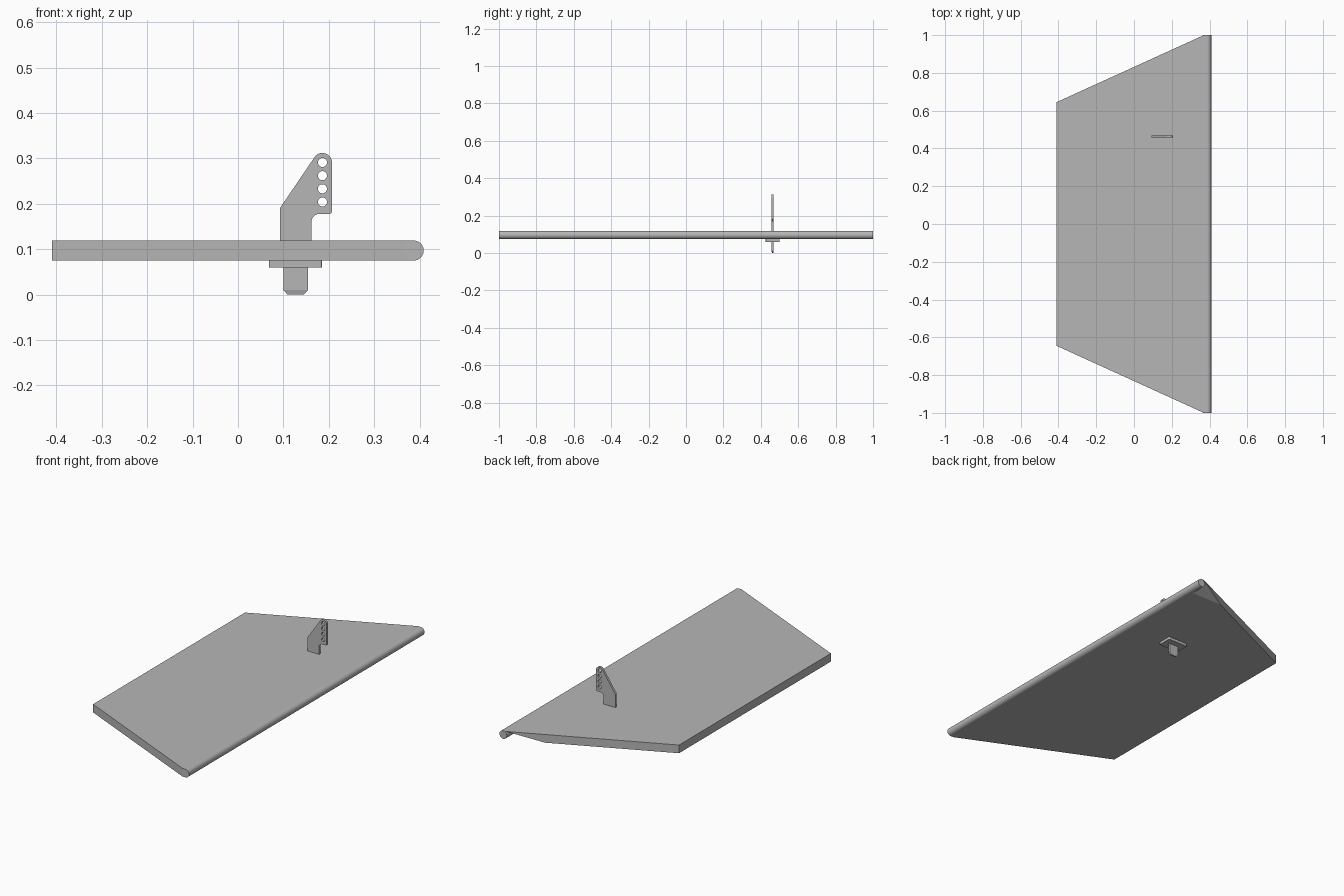
import bpy
import bmesh
from math import sin, cos, pi, radians
from mathutils import Vector

if "Cube" in bpy.data.objects:
    bpy.data.objects.remove(bpy.data.objects["Cube"], do_unlink=True)

grey = bpy.data.materials.new("light_grey")
grey.use_nodes = True
grey.diffuse_color = (0.47, 0.47, 0.47, 1)
grey.node_tree.nodes["Principled BSDF"].inputs["Base Color"].default_value = grey.diffuse_color

BOTTOM, TOP = 0.075, 0.119
ROD_X, ROD_R = 0.387, 0.022
HORN_Y = 0.463


def add_object(name, data):
    obj = bpy.data.objects.new(name, data)
    bpy.context.collection.objects.link(obj)
    data.materials.append(grey)
    return obj


def finish(name, bm):
    bmesh.ops.recalc_face_normals(bm, faces=bm.faces)
    mesh = bpy.data.meshes.new(name)
    bm.to_mesh(mesh)
    bm.free()
    return add_object(name, mesh)


def prism(outline, z0, z1):
    """Extrude a plan outline between two heights."""
    bm = bmesh.new()
    face = bm.faces.new([bm.verts.new((x, y, z0)) for x, y in outline])
    grown = bmesh.ops.extrude_face_region(bm, geom=[face])["geom"]
    verts = [v for v in grown if isinstance(v, bmesh.types.BMVert)]
    bmesh.ops.translate(bm, verts=verts, vec=(0, 0, z1 - z0))
    return bm


def rectangle(x0, x1, half_y):
    return [(x0, HORN_Y - half_y), (x1, HORN_Y - half_y),
            (x1, HORN_Y + half_y), (x0, HORN_Y + half_y)]


def arc(cx, cz, r, start, end, steps=8):
    angles = [radians(start + (end - start) * i / steps) for i in range(steps + 1)]
    return [(cx + r * cos(a), cz + r * sin(a)) for a in angles]


# Tapered flap panel, with its rear hinge corner undercut by a sloping plane
bm = prism([(-0.41, -0.645), (0.37, -1), (ROD_X, -1),
            (ROD_X, 1), (0.37, 1), (-0.41, 0.645)], BOTTOM, TOP)
cut = bmesh.ops.bisect_plane(
    bm, geom=bm.verts[:] + bm.edges[:] + bm.faces[:], clear_outer=True,
    plane_co=(0, 0.92, BOTTOM), plane_no=Vector((0, TOP - BOTTOM, -0.08)).normalized())
open_edges = [e for e in bm.edges if e.is_boundary]
bmesh.ops.holes_fill(bm, edges=open_edges, sides=0)
finish("flap_panel", bm)

# Round hinge edge along the long side
bpy.ops.mesh.primitive_cylinder_add(vertices=40, radius=ROD_R, depth=2,
                                    location=(ROD_X, 0, (BOTTOM + TOP) / 2),
                                    rotation=(pi / 2, 0, 0))
rod = bpy.context.object
rod.name = "hinge_rod"
rod.data.materials.append(grey)
bpy.ops.object.shade_smooth_by_angle()

# Control horn: flat outline with four holes, given thickness
outline = [(0.092, 0.11), (0.162, 0.11)]
outline += arc(0.18, 0.16, 0.018, 180, 90)
outline += arc(0.202, 0.183, 0.005, -90, 0, 4)
outline += arc(0.186, 0.291, 0.021, 0, 148, 14)
outline += [(0.092, 0.19)]
loops = [outline] + [arc(0.186, z, 0.01, 0, 345, 23)
                     for z in (0.291, 0.262, 0.233, 0.204)]
curve = bpy.data.curves.new("horn_outline", "CURVE")
curve.dimensions = "2D"
curve.fill_mode = "BOTH"
curve.extrude = 0.006
for loop in loops:
    spline = curve.splines.new("POLY")
    spline.points.add(len(loop) - 1)
    for point, (x, z) in zip(spline.points, loop):
        point.co = (x, z, 0, 1)
    spline.use_cyclic_u = True
    spline.use_smooth = False
horn = add_object("control_horn", curve)
horn.rotation_euler.x = pi / 2
horn.location.y = HORN_Y
bpy.ops.object.select_all(action="DESELECT")
horn.select_set(True)
bpy.context.view_layer.objects.active = horn
bpy.ops.object.convert(target="MESH")

# Retaining plate under the panel, with small rounded corners
bm = prism(rectangle(0.068, 0.185, 0.038), 0.06, BOTTOM)
upright = [e for e in bm.edges if abs(e.verts[0].co.z - e.verts[1].co.z) > 0.01]
bmesh.ops.bevel(bm, geom=upright, offset=0.004, segments=3, profile=0.5, affect="EDGES")
finish("retaining_plate", bm)

# Tab below the plate, with a chamfered tip
bm = prism(rectangle(0.1, 0.154, 0.006), 0.01, 0.065)
tip = prism(rectangle(0.1, 0.154, 0.006), 0, 0.01)
for v in tip.verts:
    if v.co.z < 0.005:
        v.co.x += 0.009 if v.co.x < 0.127 else -0.009
        v.co.y += 0.003 if v.co.y < HORN_Y else -0.003
finish("horn_tab", bm)
finish("horn_tab_tip", tip)
